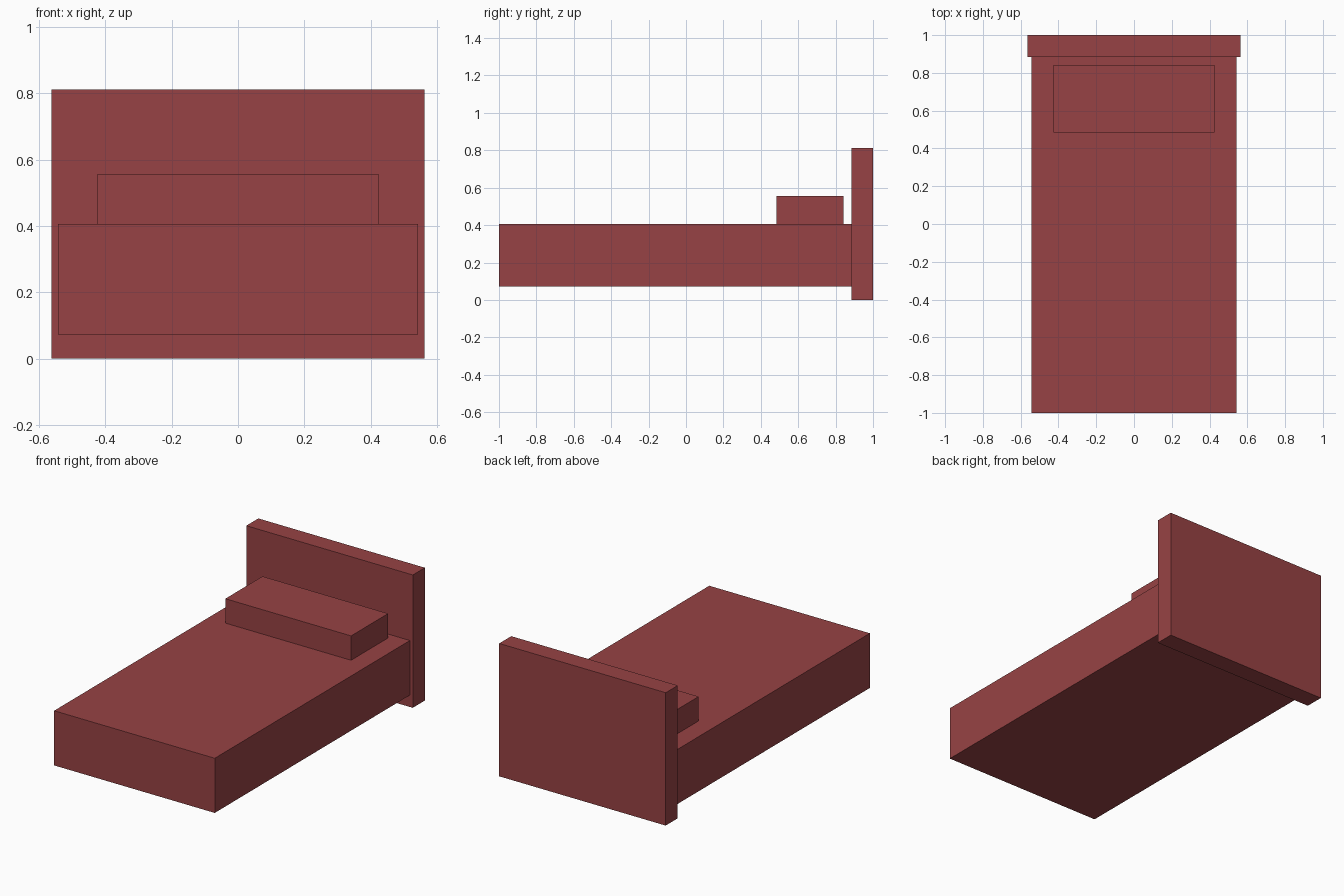
import bpy
import bmesh
from mathutils import Matrix, Vector

cube = bpy.data.objects.get("Cube")
if cube:
    bpy.data.objects.remove(cube, do_unlink=True)

# Single flat colour
red = bpy.data.materials.new("dark_red")
red.use_nodes = True
colour = (0.31, 0.055, 0.058, 1)
red.diffuse_color = colour
red.node_tree.nodes["Principled BSDF"].inputs["Base Color"].default_value = colour


def box(name, low, high):
    """Flat-shaded box between two opposite corners."""
    low, high = Vector(low), Vector(high)
    bm = bmesh.new()
    bmesh.ops.create_cube(bm, size=1, matrix=Matrix.Diagonal((*(high - low), 1)))
    mesh = bpy.data.meshes.new(name)
    bm.to_mesh(mesh)
    bm.free()
    mesh.materials.append(red)
    obj = bpy.data.objects.new(name, mesh)
    obj.location = (low + high) / 2
    bpy.context.collection.objects.link(obj)
    return obj


# Mattress block, raised off the floor and butting the headboard
box("mattress", (-0.543, -1, 0.072), (0.543, 0.884, 0.406))

# Pillow lying on the mattress
box("pillow", (-0.425, 0.485, 0.406), (0.425, 0.843, 0.555))

# Headboard standing on the floor
box("headboard", (-0.563, 0.884, 0), (0.563, 1, 0.812))
